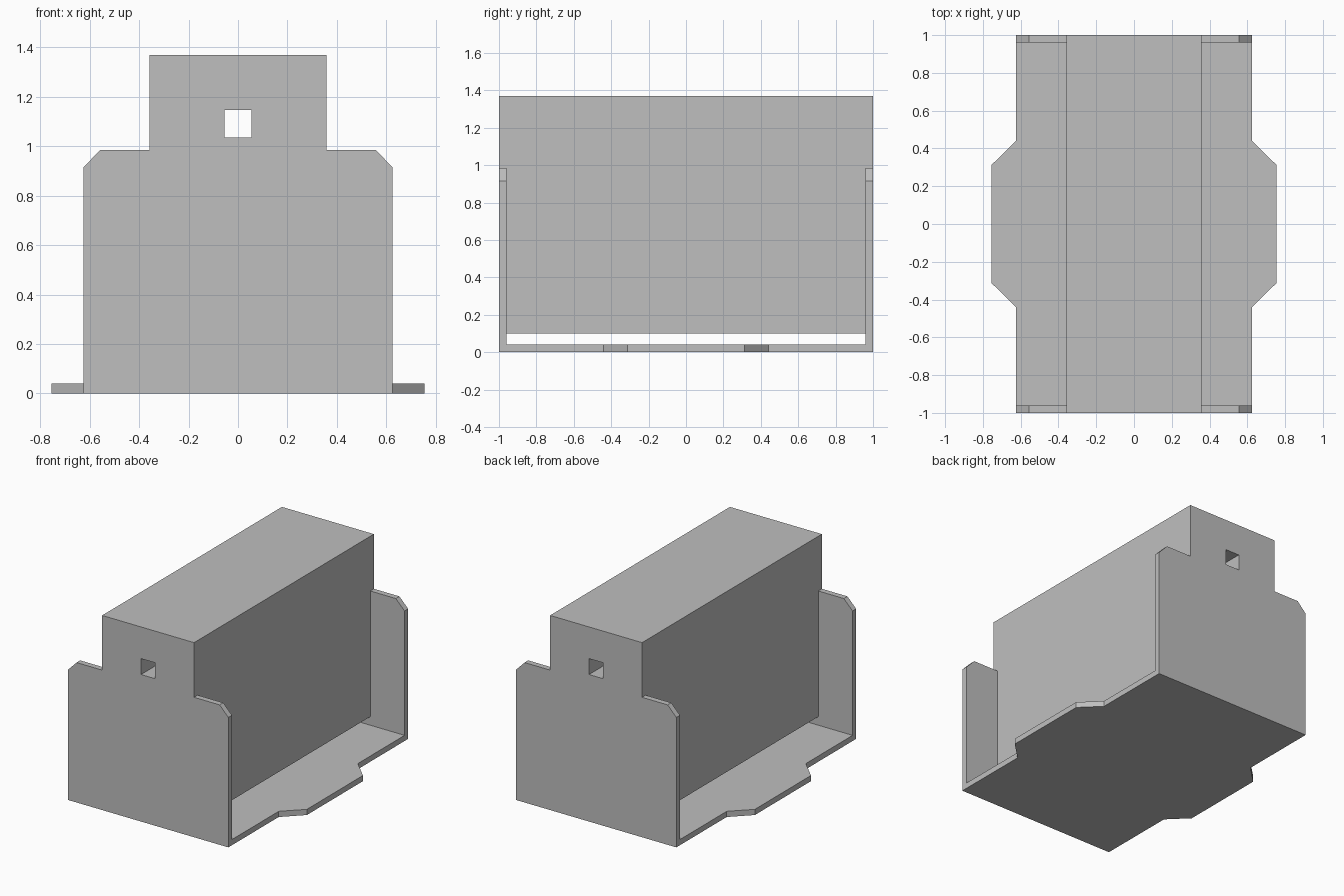
import bpy
import bmesh
from mathutils import Vector

cube = bpy.data.objects.get("Cube")
if cube:
    bpy.data.objects.remove(cube, do_unlink=True)

grey = bpy.data.materials.new("plain grey")
grey.use_nodes = True
colour = (0.52, 0.52, 0.52, 1)
grey.diffuse_color = colour
grey.node_tree.nodes["Principled BSDF"].inputs["Base Color"].default_value = colour


def prism(name, outline, start, depth):
    """Extrude a closed 3D outline along a vector."""
    bm = bmesh.new()
    face = bm.faces.new([bm.verts.new(start + p) for p in outline])
    grown = bmesh.ops.extrude_face_region(bm, geom=[face], use_keep_orig=True)
    moved = [g for g in grown["geom"] if isinstance(g, bmesh.types.BMVert)]
    bmesh.ops.translate(bm, verts=moved, vec=depth)
    bmesh.ops.recalc_face_normals(bm, faces=bm.faces)
    mesh = bpy.data.meshes.new(name)
    bm.to_mesh(mesh)
    bm.free()
    mesh.materials.append(grey)
    obj = bpy.data.objects.new(name, mesh)
    bpy.context.collection.objects.link(obj)
    return obj


def mirrored(half):
    """Close a right-hand half outline with its mirror image in x."""
    return half + [(-x, v) for x, v in reversed(half)]


def combine(target, tool, operation):
    mod = target.modifiers.new("combine", "BOOLEAN")
    mod.operation, mod.object, mod.solver = operation, tool, "EXACT"
    bpy.context.view_layer.objects.active = target
    bpy.ops.object.modifier_apply(modifier=mod.name)
    bpy.data.objects.remove(tool, do_unlink=True)


def upright(half):
    return [Vector((x, 0, z)) for x, z in mirrored(half)]


THICK = 0.04
body_half = [(0.358, 0.1), (0.358, 1.37)]
plate_half = [(0.625, 0), (0.625, 0.915), (0.557, 0.985), (0.3, 0.985)]
hole_half = [(0.055, 1.035), (0.055, 1.147)]
base_half = [(0.625, -1), (0.625, -0.44), (0.755, -0.312),
             (0.755, 0.312), (0.625, 0.44), (0.625, 1)]

# Central block raised above the base
body = prism("raised_block_on_base", upright(body_half), Vector((0, -1, 0)), Vector((0, 2, 0)))

# Chamfered end plates
for y in (-1, 1 - THICK):
    plate = prism("end_plate", upright(plate_half), Vector((0, y, 0)), Vector((0, THICK, 0)))
    combine(body, plate, "UNION")

# Base with a tapered side tab on each side
base = prism("base_plate", [Vector((x, y, 0)) for x, y in mirrored(base_half)],
             Vector(), Vector((0, 0, THICK)))
combine(body, base, "UNION")

# Square hole running the whole length
hole = prism("hole_cutter", upright(hole_half), Vector((0, -1.1, 0)), Vector((0, 2.2, 0)))
hole.hide_render = True
combine(body, hole, "DIFFERENCE")
